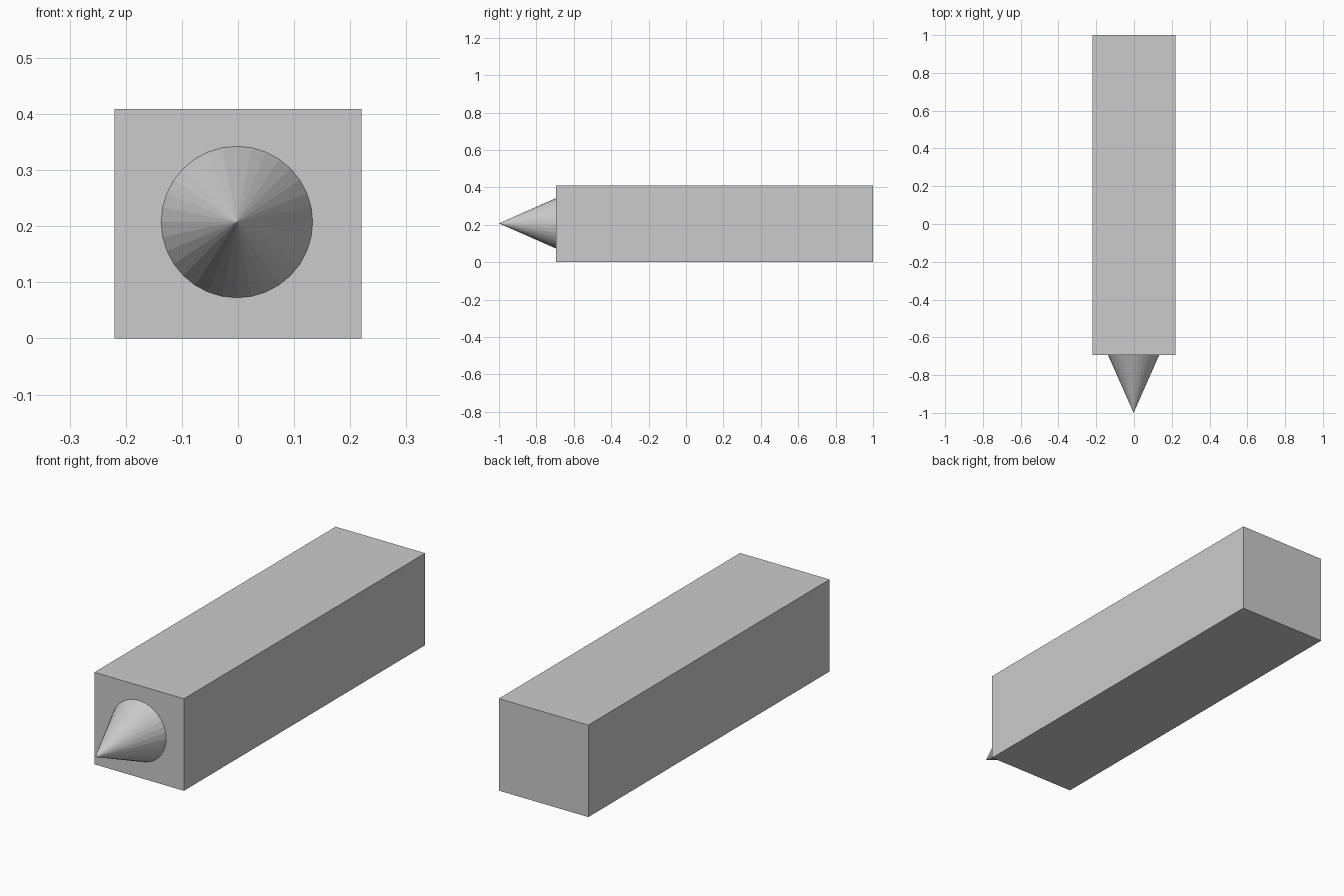
import bpy
from math import radians

if "Cube" in bpy.data.objects:
    bpy.data.objects.remove(bpy.data.objects["Cube"])

FRONT_Y = -0.694   # front face of the block
HEIGHT = 0.409

# Long square block
bpy.ops.mesh.primitive_cube_add(size=1, location=(0, (1 + FRONT_Y) / 2, HEIGHT / 2))
block = bpy.context.object
block.name = "block"
block.scale = (0.44, 1 - FRONT_Y, HEIGHT)
bpy.ops.object.transform_apply(location=False, rotation=False, scale=True)

# Faceted cone pointing forward from the front face
depth = 1 + FRONT_Y
bpy.ops.mesh.primitive_cone_add(vertices=32, radius1=0.135, radius2=0, depth=depth,
                                location=(-0.002, -1 + depth / 2, 0.2075),
                                rotation=(radians(90), 0, 0))
bpy.context.object.name = "front_cone"
